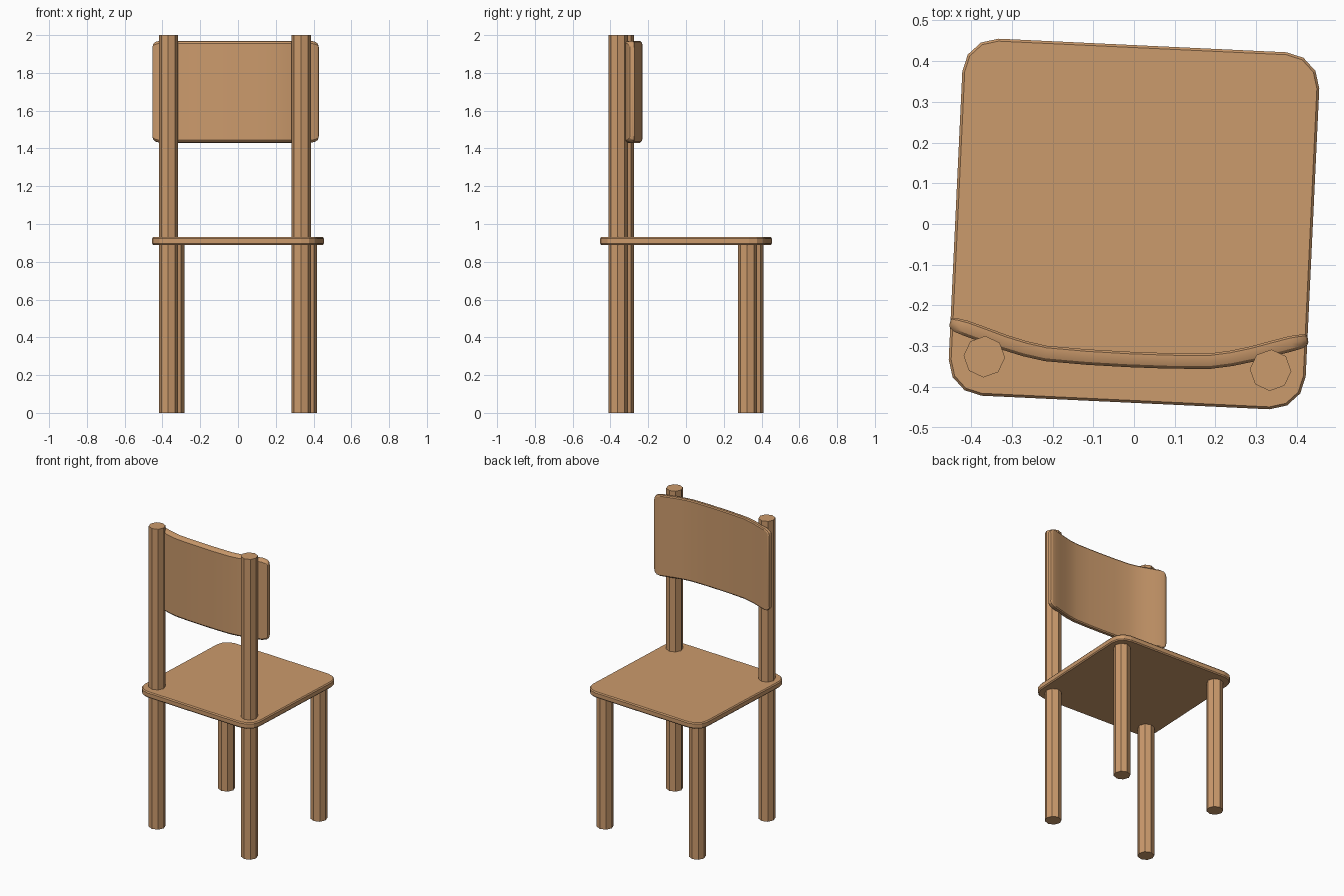
import bpy, bmesh, math

if "Cube" in bpy.data.objects:
    bpy.data.objects.remove(bpy.data.objects["Cube"])

TURN = math.radians(-2.7)   # the whole chair is turned slightly about z

wood = bpy.data.materials.new("light_wood")
wood.diffuse_color = (0.60, 0.325, 0.15, 1)
wood.use_nodes = True
wood.node_tree.nodes["Principled BSDF"].inputs["Base Color"].default_value = wood.diffuse_color


def loft(name, rings, smooth=False):
    """Bridge equal-length point rings and cap both ends."""
    bm = bmesh.new()
    loops = [[bm.verts.new(p) for p in r] for r in rings]
    n = len(loops[0])
    for a, b in zip(loops, loops[1:]):
        for i in range(n):
            j = (i + 1) % n
            bm.faces.new((a[i], a[j], b[j], b[i]))
    bm.faces.new(loops[0][::-1])
    bm.faces.new(loops[-1])
    bmesh.ops.recalc_face_normals(bm, faces=bm.faces[:])
    mesh = bpy.data.meshes.new(name)
    bm.to_mesh(mesh)
    bm.free()
    mesh.materials.append(wood)
    ob = bpy.data.objects.new(name, mesh)
    bpy.context.collection.objects.link(ob)
    ob.rotation_euler.z = TURN
    if smooth:
        bpy.ops.object.select_all(action='DESELECT')
        ob.select_set(True)
        bpy.context.view_layer.objects.active = ob
        bpy.ops.object.shade_smooth_by_angle(angle=math.radians(30))
    return ob


def rounded_square(half, r, z, segs=3):
    c = half - r
    pts = []
    for k, (sx, sy) in enumerate(((1, 1), (-1, 1), (-1, -1), (1, -1))):
        for i in range(segs + 1):
            a = math.pi / 2 * (k + i / segs)
            pts.append((sx * c + r * math.cos(a), sy * c + r * math.sin(a), z))
    return pts


def octagon(x, y, z, r=0.051):
    return [(x + r * math.cos(k * math.pi / 4), y + r * math.sin(k * math.pi / 4), z)
            for k in range(8)]


# seat: thin rounded slab with softened rims
loft("seat", [rounded_square(0.433, 0.079, 0.89), rounded_square(0.439, 0.085, 0.897),
              rounded_square(0.439, 0.085, 0.923), rounded_square(0.433, 0.079, 0.93)])

# legs: short ones under the seat edge, tall posts carrying the backrest
for side, sx in (("left", -1), ("right", 1)):
    for part, y, top in (("short_leg", 0.343, 0.90), ("tall_post", -0.343, 2.0)):
        loft(f"{side}_{part}", [octagon(sx * 0.352, y, z) for z in (0, top)])

# backrest: curved panel, swept sideways; columns are (x, curve y, half height, thickness)
half = [(0.0, -0.314, 0.27, 1), (0.1, -0.313, 0.27, 1), (0.2, -0.309, 0.27, 1),
        (0.25, -0.300, 0.27, 1), (0.3, -0.287, 0.27, 1), (0.35, -0.271, 0.27, 1),
        (0.395, -0.257, 0.27, 1), (0.42, -0.251, 0.264, 0.9),
        (0.432, -0.248, 0.254, 0.7), (0.437, -0.247, 0.24, 0.45)]
cols = [(-x, y, h, t) for x, y, h, t in half[:0:-1]] + half
edge = [(0.0, 0.007), (0.005, 0.0), (0.018, 0.0), (0.031, 0.005), (0.038, 0.014)]
rings = []
for i, (x, y, h, t) in enumerate(cols):
    p, q = cols[max(i - 1, 0)], cols[min(i + 1, len(cols) - 1)]
    dx, dy = q[0] - p[0], q[1] - p[1]
    ln = math.hypot(dx, dy)
    nx, ny = dy / ln, -dx / ln          # points towards the rear
    sec = [(0.012 + (d - 0.012) * t, h - ins) for d, ins in edge]
    sec += [(d, -z) for d, z in reversed(sec)]
    rings.append([(x + nx * d, y + ny * d, 1.70 + z) for d, z in sec])
loft("backrest", rings, smooth=True)
